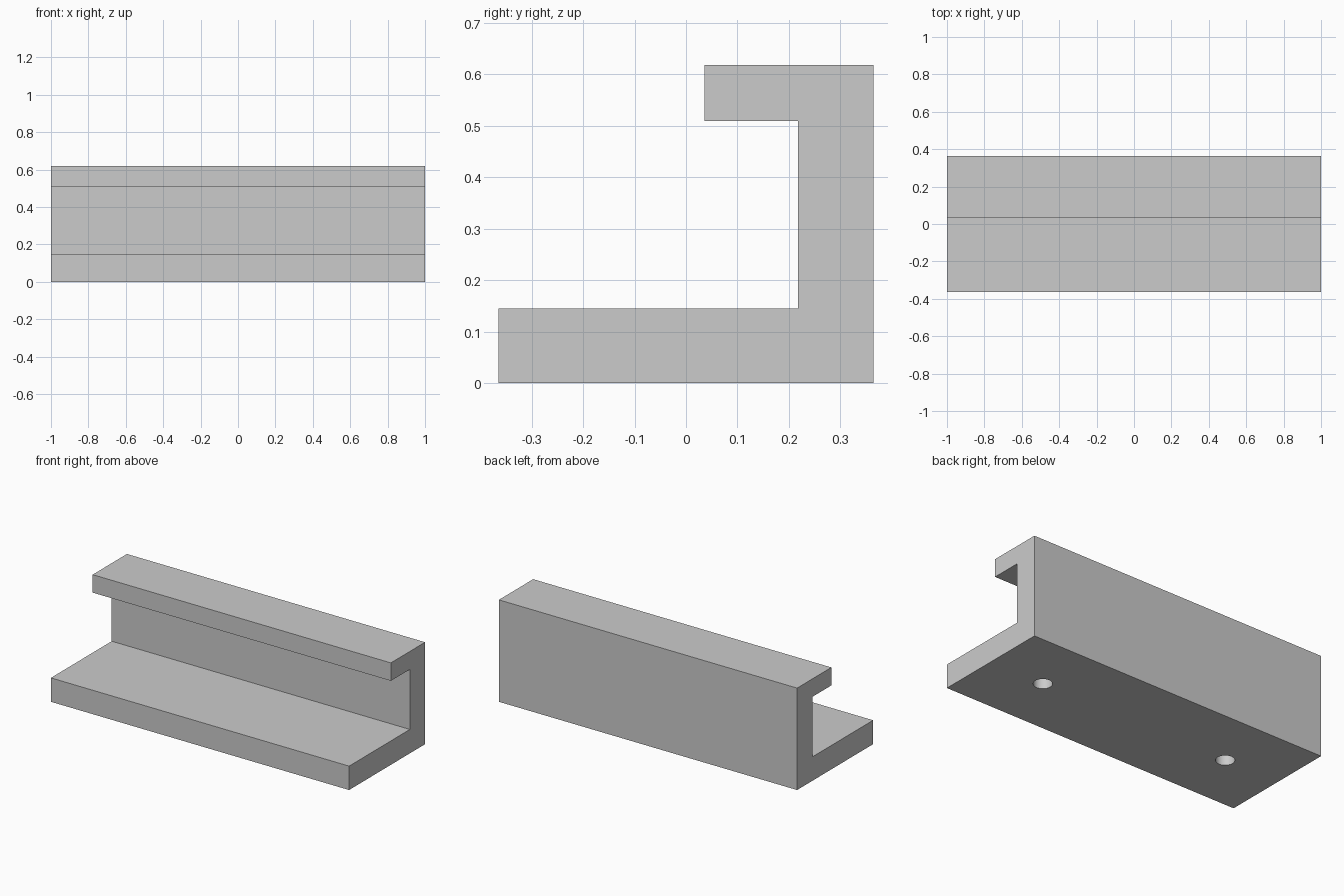
import bpy
import bmesh

default = bpy.data.objects.get("Cube")
if default:
    bpy.data.objects.remove(default, do_unlink=True)

# Plain grey finish
grey = bpy.data.materials.new("light_grey")
grey.use_nodes = True
colour = (0.6, 0.6, 0.6, 1)
grey.diffuse_color = colour
grey.node_tree.nodes["Principled BSDF"].inputs["Base Color"].default_value = colour

# Channel cross-section (y, z): deep base, back wall, short top lip
HALF_LENGTH = 1.0
profile = [(-0.364, 0), (0.364, 0), (0.364, 0.618), (0.036, 0.618),
           (0.036, 0.509), (0.218, 0.509), (0.218, 0.145), (-0.364, 0.145)]

bm = bmesh.new()
end = bm.faces.new([bm.verts.new((-HALF_LENGTH, y, z)) for y, z in profile])
sweep = bmesh.ops.extrude_face_region(bm, geom=[end])
moved = [v for v in sweep["geom"] if isinstance(v, bmesh.types.BMVert)]
bmesh.ops.translate(bm, verts=moved, vec=(2 * HALF_LENGTH, 0, 0))
bmesh.ops.recalc_face_normals(bm, faces=bm.faces)
mesh = bpy.data.meshes.new("channel_rail")
bm.to_mesh(mesh)
bm.free()
mesh.materials.append(grey)
rail = bpy.data.objects.new("channel_rail", mesh)
bpy.context.collection.objects.link(rail)

# Two blind mounting holes in the underside
HOLE_DEPTH = 0.109
for side, sign in (("left", 1), ("right", -1)):
    bpy.ops.mesh.primitive_cylinder_add(vertices=48, radius=0.052, depth=2 * HOLE_DEPTH,
                                        location=(sign * 0.636, 0, 0))
    cutter = bpy.context.object
    cutter.name = side + "_hole_cutter"
    cutter.data.materials.append(grey)
    cutter.hide_render = True
    cutter.hide_viewport = True
    cut = rail.modifiers.new(side + "_hole", "BOOLEAN")
    cut.operation = "DIFFERENCE"
    cut.solver = "EXACT"
    cut.object = cutter

# Bake the holes in, then remove the cutters
bpy.context.view_layer.update()
graph = bpy.context.evaluated_depsgraph_get()
rail_mesh = bpy.data.meshes.new_from_object(rail.evaluated_get(graph))
rail.modifiers.clear()
rail.data = rail_mesh
for side in ("left", "right"):
    bpy.data.objects.remove(bpy.data.objects[side + "_hole_cutter"], do_unlink=True)

# Smooth hole walls, crisp edges elsewhere
bpy.ops.object.select_all(action="DESELECT")
rail.select_set(True)
bpy.context.view_layer.objects.active = rail
bpy.ops.object.shade_smooth_by_angle()
